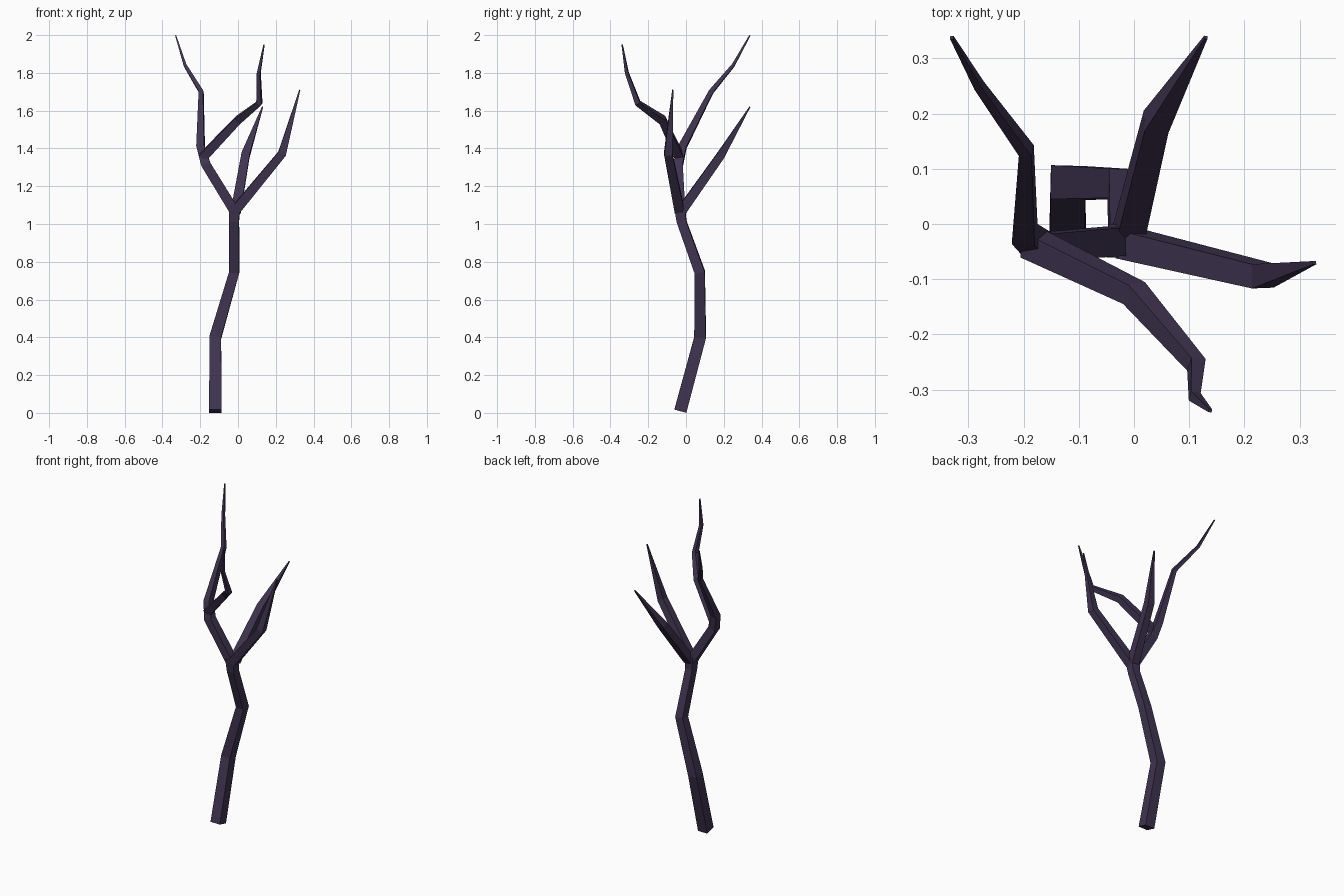
import bpy, bmesh
from mathutils import Vector

if "Cube" in bpy.data.objects:
    bpy.data.objects.remove(bpy.data.objects["Cube"])

bark = bpy.data.materials.new("dark_bark")
bark.diffuse_color = (0.05, 0.034, 0.08, 1)
bark.use_nodes = True
bark.node_tree.nodes["Principled BSDF"].inputs["Base Color"].default_value = bark.diffuse_color


def limb(name, points):
    """Sweep a tapering square section along (x, y, z, half_width) points."""
    pos = [Vector(p[:3]) for p in points]
    segs = [(b - a).normalized() for a, b in zip(pos, pos[1:])]
    bm = bmesh.new()
    rings = []
    prev, u, v = Vector((0, 0, 1)), Vector((1, 0, 0)), Vector((0, 1, 0))
    for i, p in enumerate(pos):
        t = (segs[max(i - 1, 0)] + segs[min(i, len(segs) - 1)]).normalized()
        turn = prev.rotation_difference(t)
        u, v, prev = turn @ u, turn @ v, t
        r = points[i][3]
        rings.append([bm.verts.new(p + u * r * a + v * r * b)
                      for a, b in ((-1, -1), (1, -1), (1, 1), (-1, 1))])
    for lo, hi in zip(rings, rings[1:]):
        for k in range(4):
            n = (k + 1) % 4
            bm.faces.new((lo[k], lo[n], hi[n], hi[k]))
    bm.faces.new(rings[0][::-1])
    bm.faces.new(rings[-1])
    bmesh.ops.recalc_face_normals(bm, faces=bm.faces)
    mesh = bpy.data.meshes.new(name)
    bm.to_mesh(mesh)
    bm.free()
    mesh.materials.append(bark)
    obj = bpy.data.objects.new(name, mesh)
    bpy.context.collection.objects.link(obj)


# Crooked trunk
limb("trunk", [(-0.12, -0.03, 0.009, 0.033), (-0.12, 0.075, 0.40, 0.031),
               (-0.02, 0.073, 0.745, 0.027), (-0.02, -0.024, 1.015, 0.025),
               (-0.018, -0.032, 1.095, 0.030)])

# Left branch, bending backwards to the highest tip
limb("left_branch", [(-0.02, -0.03, 1.07, 0.026), (-0.17, -0.042, 1.315, 0.025),
                     (-0.198, -0.018, 1.41, 0.021), (-0.195, 0.133, 1.70, 0.012),
                     (-0.28, 0.25, 1.84, 0.008), (-0.33, 0.338, 1.998, 0.003)])

# Offshoot of the left branch, reaching to the front
limb("front_branch", [(-0.185, -0.035, 1.355, 0.024), (0.0, -0.125, 1.55, 0.020),
                      (0.113, -0.255, 1.64, 0.014), (0.11, -0.313, 1.80, 0.009),
                      (0.138, -0.338, 1.95, 0.003)])

# Right branch
limb("right_branch", [(-0.012, -0.035, 1.075, 0.026), (0.233, -0.094, 1.372, 0.022),
                      (0.327, -0.07, 1.71, 0.003)])

# Back branch
limb("back_branch", [(-0.01, -0.02, 1.075, 0.026), (0.04, 0.185, 1.365, 0.022),
                     (0.13, 0.338, 1.62, 0.003)])
